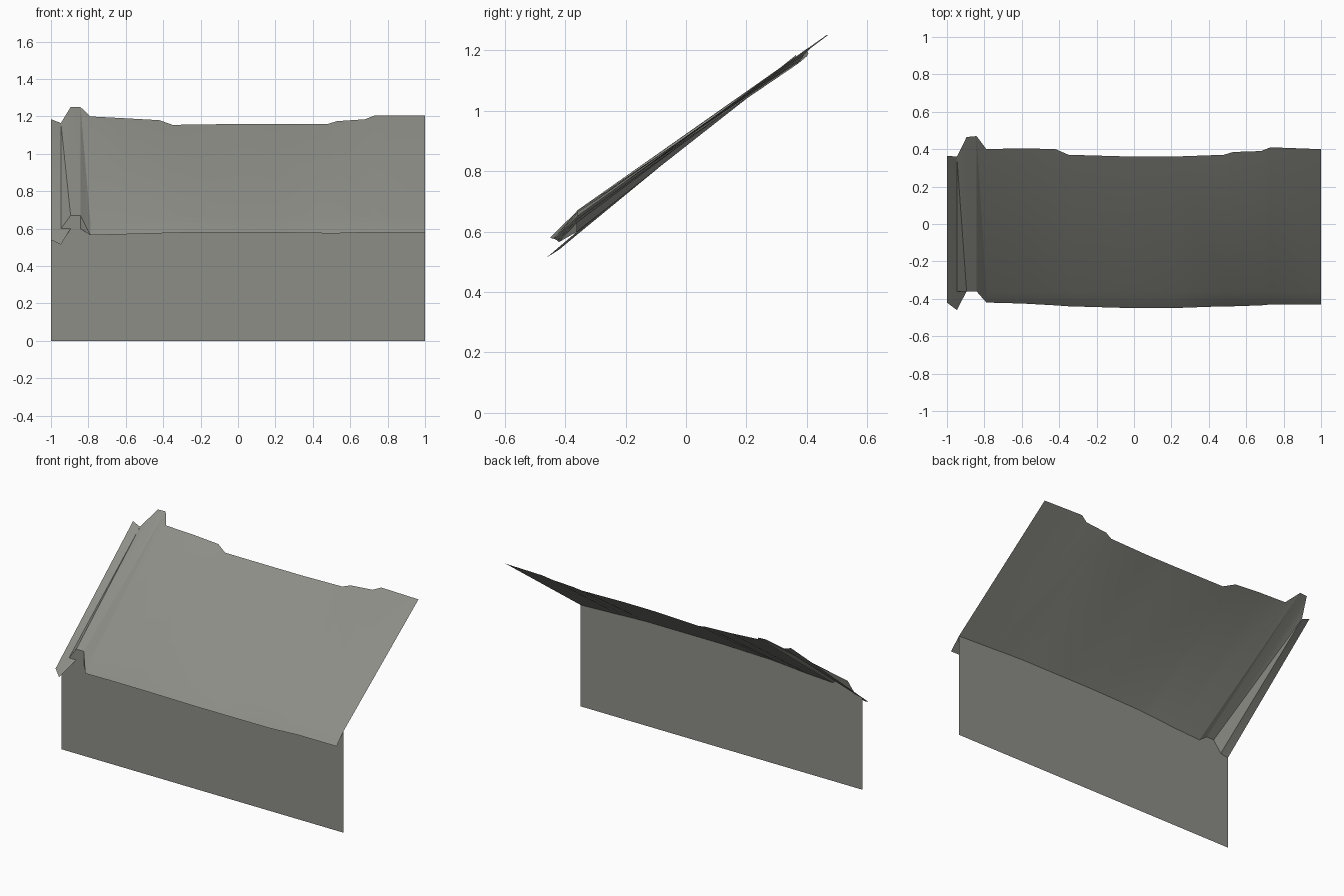
import bpy

if "Cube" in bpy.data.objects:
    bpy.data.objects.remove(bpy.data.objects["Cube"])

# weathered grey sheet
grey = bpy.data.materials.new("weathered_grey")
grey.diffuse_color = (0.27, 0.27, 0.245, 1)
grey.use_nodes = True
grey.node_tree.nodes["Principled BSDF"].inputs["Base Color"].default_value = grey.diffuse_color

WALL_Y = -0.36
# stations along x: eave y, eave z, fold z (at the wall), top y, top z
STATIONS = [
    (-1.0, -.42, .54, .59, .365, 1.185),
    (-.947, -.46, .515, .60, .36, 1.165),
    (-.895, -.36, .60, .67, .465, 1.25),
    (-.842, -.36, .60, .67, .47, 1.25),
    (-.789, -.42, .565, .63, .40, 1.20),
    (-.60, -.425, .57, .64, .405, 1.19),
    (-.42, -.435, .575, .655, .40, 1.18),
    (-.35, -.44, .578, .66, .37, 1.155),
    (0.0, -.45, .58, .668, .36, 1.16),
    (.20, -.45, .58, .668, .36, 1.16),
    (.48, -.44, .575, .668, .37, 1.16),
    (.53, -.44, .575, .668, .385, 1.175),
    (.68, -.435, .58, .663, .39, 1.185),
    (.73, -.43, .58, .66, .41, 1.205),
    (1.0, -.43, .58, .65, .40, 1.205),
]


def strip(name, rows):
    """Sheet between successive rows of points, split into triangles."""
    n = len(rows[0])
    verts = [p for row in rows for p in row]
    faces = []
    for r in range(len(rows) - 1):
        for i in range(n - 1):
            a, b = r * n + i, r * n + i + 1
            c, d = b + n, a + n
            faces += [(a, b, d), (b, c, d)]
    mesh = bpy.data.meshes.new(name)
    mesh.from_pydata(verts, [], faces)
    mesh.materials.append(grey)
    ob = bpy.data.objects.new(name, mesh)
    bpy.context.collection.objects.link(ob)
    bpy.ops.object.select_all(action='DESELECT')
    ob.select_set(True)
    bpy.context.view_layer.objects.active = ob
    bpy.ops.object.shade_smooth_by_angle(angle=0.5)
    return ob


eave = [(s[0], s[1], s[2]) for s in STATIONS]
fold = [(s[0], WALL_Y, s[3]) for s in STATIONS]
top = [(s[0], s[4], s[5]) for s in STATIONS]
base = [(s[0], WALL_Y, 0) for s in STATIONS]

# sloping roof with ragged edges and a folded overhang
strip("roof_sheet", [eave, fold, top])

# upright front wall below the fold
strip("front_wall", [base, fold])
